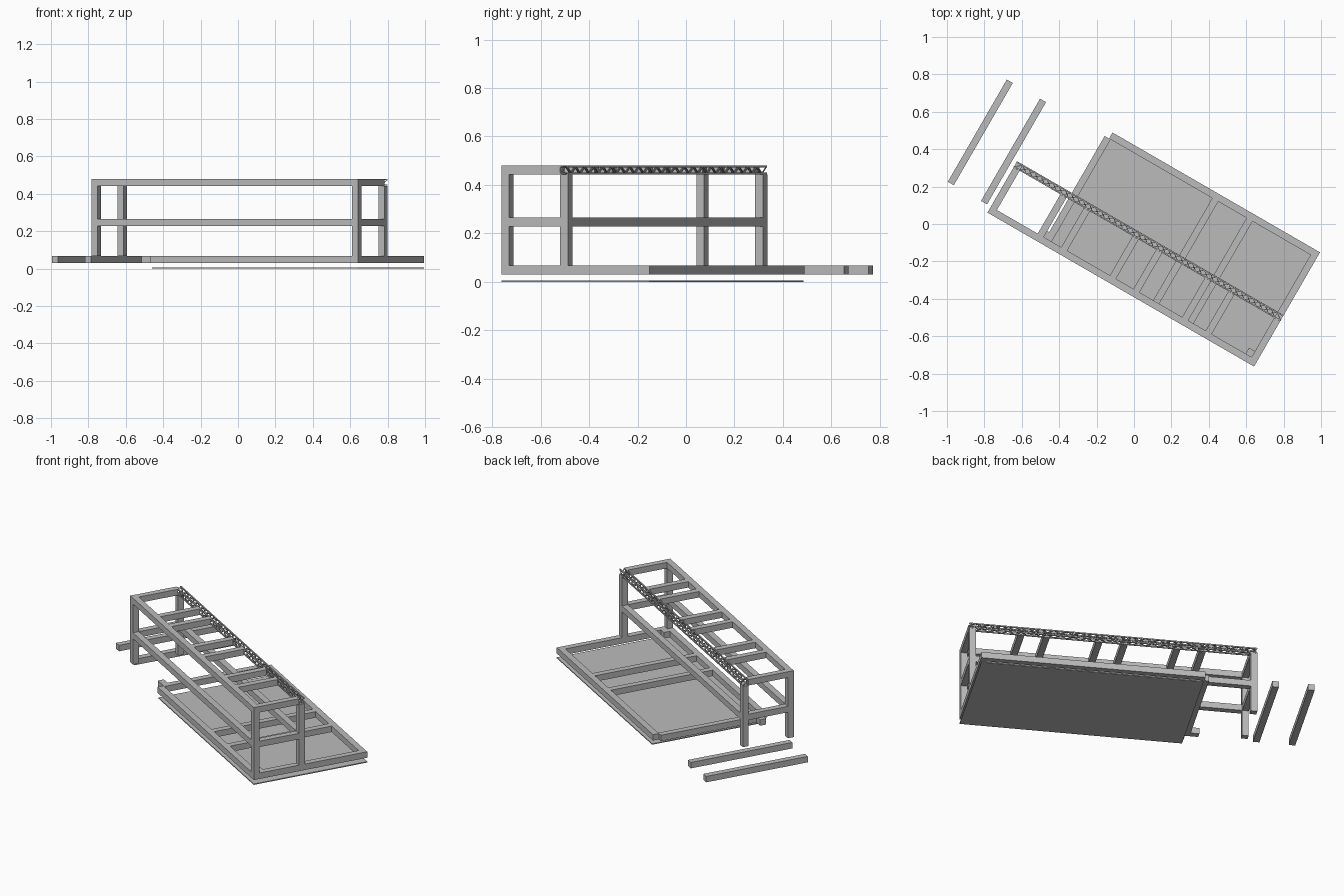
import bpy, bmesh, math
from mathutils import Matrix, Vector

if "Cube" in bpy.data.objects:
    bpy.data.objects.remove(bpy.data.objects["Cube"], do_unlink=True)

grey = bpy.data.materials.new("steel grey")
grey.use_nodes = True
colour = (0.5, 0.5, 0.5, 1)
grey.diffuse_color = colour
grey.node_tree.nodes["Principled BSDF"].inputs["Base Color"].default_value = colour

TURN = Matrix.Rotation(math.radians(-30), 4, 'Z')   # whole rig stands turned
W = 0.037                                           # tube width
LEFT, RIGHT = -0.709, 0.937                         # shelf ends
FRONT, SHELF_BACK, BACK = -0.339, -0.022, 0.366
LOW, MID, TOP = 0.03, 0.228, 0.443                  # undersides of the rail levels
FLOOR_LEFT = -0.344
INNER = FRONT + W


def finish(name, bm):
    mesh = bpy.data.meshes.new(name)
    bm.to_mesh(mesh)
    bm.free()
    mesh.materials.append(grey)
    ob = bpy.data.objects.new(name, mesh)
    ob.matrix_world = TURN
    bpy.context.collection.objects.link(ob)


def box(name, x0, x1, y0, y1, z0, z1):
    bm = bmesh.new()
    size = Matrix.Diagonal((x1 - x0, y1 - y0, z1 - z0, 1))
    centre = Matrix.Translation(((x0 + x1) / 2, (y0 + y1) / 2, (z0 + z1) / 2))
    bmesh.ops.create_cube(bm, size=1, matrix=centre @ size)
    finish(name, bm)


def long_rail(name, x0, x1, y, z):
    box(name, x0, x1, y, y + W, z, z + W)


def cross_rail(name, x, y0, y1, z):
    box(name, x, x + W, y0, y1, z, z + W)


def rod(bm, a, b, thick):
    a, b = Vector(a), Vector(b)
    d = b - a
    m = Matrix.Translation((a + b) / 2) @ d.to_track_quat('Z', 'Y').to_matrix().to_4x4()
    bmesh.ops.create_cube(bm, size=1, matrix=m @ Matrix.Diagonal((thick, thick, d.length, 1)))


# Floor: thin panel below a frame of tubes
box("floor_panel", FLOOR_LEFT + 0.01, RIGHT, FRONT, BACK, 0, 0.006)
long_rail("floor_front_rail", FLOOR_LEFT, RIGHT, FRONT, LOW)
long_rail("floor_back_rail", FLOOR_LEFT, RIGHT, BACK - W, LOW)
floor_bars = {"floor_right_rail": RIGHT - W, "floor_bar_right": 0.505, "floor_bar_middle": 0.293,
              "floor_left_rail": -0.371, "loose_bar_near": -0.77, "loose_bar_far": -0.975}
for name, x in floor_bars.items():
    cross_rail(name, x, INNER, BACK - W, LOW)
box("floor_left_stub", -0.42, -0.371, INNER, INNER + W, LOW, LOW + W)
box("floor_corner_block", RIGHT - 2 * W, RIGHT - W, INNER, INNER + W, LOW, LOW + W)

# Shelf: corner posts
for side, x in (("right", LEFT), ("left", RIGHT - W)):
    for end, y in (("front", FRONT), ("back", SHELF_BACK - W)):
        box(f"{end}_{side}_post", x, x + W, y, y + W, LOW + W, TOP)
    # End rails
    cross_rail(f"{side}_middle_end_rail", x, INNER, SHELF_BACK - W, MID)
    cross_rail(f"{side}_top_end_rail", x, INNER, SHELF_BACK - W, TOP)

# Shelf: long rails
long_rail("front_top_rail", LEFT, RIGHT, FRONT, TOP)
long_rail("front_middle_rail", LEFT + W, RIGHT - W, FRONT, MID)
long_rail("back_middle_rail", LEFT + W, RIGHT - W, SHELF_BACK - W, MID)

# Shelf: three pairs of top cross members
for pair in range(3):
    for step in range(2):
        x = -0.42 + pair * 0.446 + step * 0.145
        cross_rail(f"top_cross_rail_{pair}_{step}", x, INNER, SHELF_BACK - W, TOP)

# Lattice truss along the back of the shelf top
bm = bmesh.new()
y0, y1 = SHELF_BACK - W + 0.004, SHELF_BACK - 0.004
z0, z1 = TOP + 0.004, TOP + W - 0.004
corners = [(y0, z0), (y1, z0), (y1, z1), (y0, z1)]
bays = 44
bay = (RIGHT - LEFT) / bays
for i, a in enumerate(corners):
    b = corners[(i + 1) % 4]
    rod(bm, (LEFT, *a), (RIGHT, *a), 0.007)
    for k in range(bays):
        p, q = (a, b) if k % 2 else (b, a)
        rod(bm, (LEFT + k * bay, *p), (LEFT + (k + 1) * bay, *q), 0.004)
finish("back_top_truss", bm)
